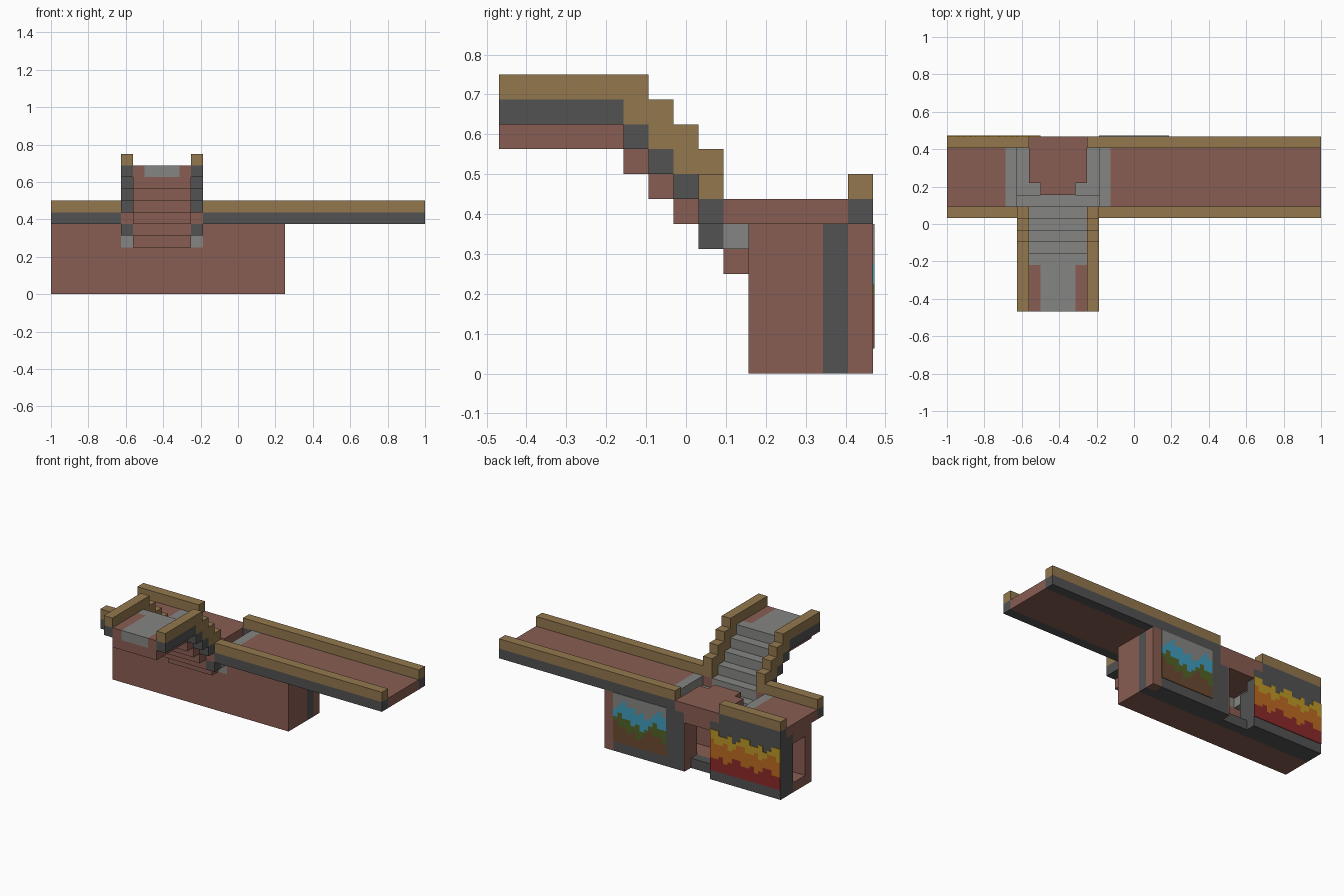
import bpy, bmesh

cube = bpy.data.objects.get("Cube")
if cube:
    bpy.data.objects.remove(cube, do_unlink=True)

U = 1 / 16  # block size


def material(name, rgb):
    m = bpy.data.materials.new(name)
    m.use_nodes = True
    m.diffuse_color = (*rgb, 1)
    m.node_tree.nodes["Principled BSDF"].inputs["Base Color"].default_value = (*rgb, 1)
    return m


BRICK = material("brick red", (.25, .11, .085))
DARK = material("dark stone", (.085, .085, .085))
WOOD = material("tan wood", (.29, .185, .075))
GREY = material("grey stone", (.235, .235, .225))
BLUE = material("blue", (.05, .33, .5))
GREEN = material("green", (.085, .125, .02))
BROWN = material("brown", (.15, .068, .03))
YELLOW = material("yellow", (.5, .31, .02))
ORANGE = material("orange", (.5, .145, .015))
CRIMSON = material("crimson", (.26, .022, .022))


def blocks(name, mat, *boxes):
    """One object from boxes given as block ranges (x0, x1, y0, y1, z0, z1)."""
    bm = bmesh.new()
    for x0, x1, y0, y1, z0, z1 in boxes:
        vs = [bm.verts.new(((x - 16) * U, (y - 7.5) * U, z * U))
              for z in (z0, z1) for y in (y0, y1) for x in (x0, x1)]
        for f in ((0, 2, 3, 1), (4, 5, 7, 6), (0, 1, 5, 4),
                  (2, 6, 7, 3), (0, 4, 6, 2), (1, 3, 7, 5)):
            bm.faces.new([vs[i] for i in f])
    mesh = bpy.data.meshes.new(name)
    bm.to_mesh(mesh)
    bm.free()
    mesh.materials.append(mat)
    ob = bpy.data.objects.new(name, mesh)
    bpy.context.collection.objects.link(ob)
    return ob


# Room under the deck
blocks("room_floor", BRICK, (0, 20, 11, 13, 0, 1))
blocks("room_front_wall", BRICK, (0, 20, 10, 11, 0, 4),
       (0, 6, 10, 11, 4, 6), (13, 20, 10, 11, 4, 6))
blocks("room_end_wall", BRICK, (19, 20, 11, 13, 1, 6))
blocks("room_ceiling", BRICK, (0, 6, 11, 13, 5, 6), (13, 19, 11, 13, 5, 6))
blocks("room_back_wall", DARK,
       (0, 8, 13, 14, 0, 4), (11, 20, 13, 14, 0, 4),
       (0, 6, 13, 14, 4, 6), (13, 20, 13, 14, 4, 6),
       (0, 8, 14, 15, 0, 6), (11, 19, 14, 15, 0, 6))
blocks("door_sill", DARK, (8, 11, 13, 14, 0, 1))
blocks("corner_pillar", BRICK, (19, 20, 14, 15, 0, 6))
blocks("door_jamb", BRICK, (10.9, 11, 13, 15, 0, 5))

# Deck with its sunken steps
blocks("deck", BRICK, (0, 5, 9, 14, 6, 7), (14, 32, 9, 14, 6, 7))
blocks("deck_landing", BRICK, (7, 12, 11, 15, 5, 7), (8, 11, 10, 11, 4, 7))
blocks("deck_border", GREY, (5, 6, 9, 14, 6, 7), (13, 14, 9, 14, 6, 7))
blocks("sunken_steps", GREY, (6, 13, 9, 10, 5, 6),
       (6, 8, 10, 11, 4, 5), (11, 13, 10, 11, 4, 5),
       (6, 7, 11, 14, 4, 5), (12, 13, 11, 14, 4, 5))

# Deck rails
spans = [(0, 6, 8, 9), (13, 32, 8, 9), (0, 7, 14, 15), (12, 32, 14, 15)]
blocks("deck_rail_base", DARK, *[(*s, 6, 7) for s in spans])
blocks("deck_rail_top", WOOD, *[(*s, 7, 8) for s in spans])

# Staircase: treads on a stepped brick base
base, treads = [(7, 12, 0, 5, 9, 10), (7, 12, 9, 10, 4, 5)], [(8, 11, 0, 4, 10, 11), (7, 12, 4, 5, 10, 11)]
for y in range(5, 9):
    base.append((7, 12, y, y + 1, 13 - y, 14 - y))
    treads.append((7, 12, y, y + 1, 14 - y, 15 - y))
blocks("stair_base", BRICK, *base)
blocks("stair_treads", GREY, *treads)
blocks("landing_edges", BRICK, (7, 8, 0, 4, 10, 11), (11, 12, 0, 4, 10, 11))

# Stair rails on both sides
low, top, footing = [], [], []
for x in (6, 12):
    low.append((x, x + 1, 0, 5, 10, 11))
    top.append((x, x + 1, 0, 5, 11, 12))
    for y in range(5, 8):
        low.append((x, x + 1, y, y + 1, 14 - y, 15 - y))
        top.append((x, x + 1, y, y + 1, 15 - y, 17 - y))
    low.append((x, x + 1, 8, 9, 5, 6))
    footing.append((x, x + 1, 8, 9, 6, 7))
    top.append((x, x + 1, 8, 9, 7, 9))
blocks("stair_rail_base", DARK, *low)
blocks("stair_rail_top", WOOD, *top)
blocks("stair_rail_footing", BRICK, *footing)


# Painted murals: wavy colour bands made of narrow columns of thin plates
def mural(name, x0, x1, floor, bands, wave):
    n = (x1 - x0) * 2
    lower = [floor] * n
    for b, (mat, height) in enumerate(bands):
        flat = mat is GREY
        upper = [height + (0 if flat else wave[(i + b) % len(wave)]) for i in range(n)]
        blocks(f"{name}_band_{b + 1}", mat, *[
            (x0 + i / 2, x0 + i / 2 + .5, 15, 15.06, lower[i], upper[i]) for i in range(n)])
        lower = upper


mural("landscape_mural", 13, 19, 1,
      [(BROWN, 2.2), (GREEN, 3.1), (BLUE, 4.4), (GREY, 6)],
      [0, .5, .5, 1, .5, 0, -.3, .3])
mural("flame_mural", 0, 8, 1,
      [(CRIMSON, 2.3), (ORANGE, 3.8), (YELLOW, 4.7)],
      [0, 0, .5, .5, 0, -.3, .3])
